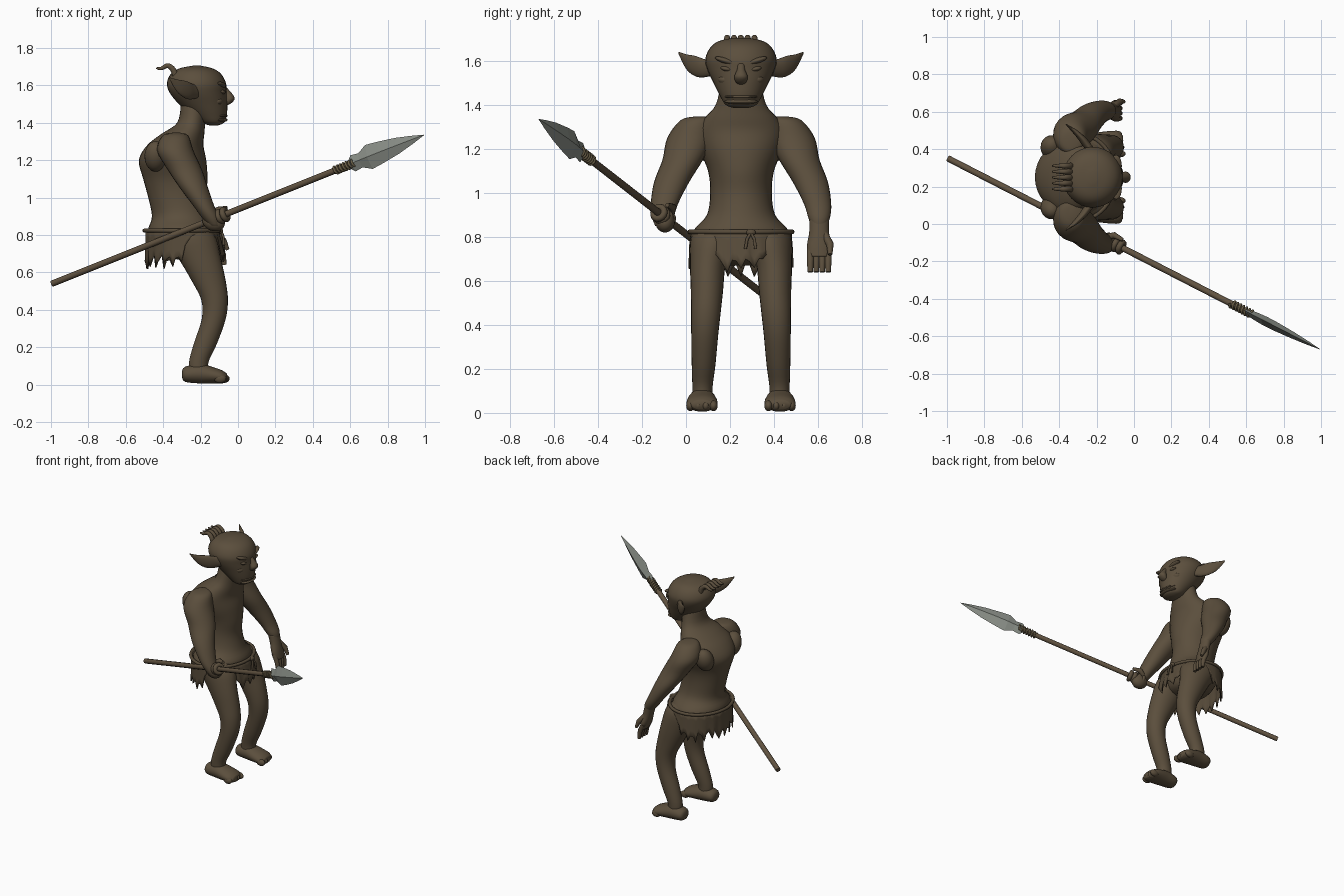
import bpy, bmesh, math, random
from mathutils import Vector, Matrix

if "Cube" in bpy.data.objects:
    bpy.data.objects.remove(bpy.data.objects["Cube"])
random.seed(4)
X, Y, Z = Vector((1, 0, 0)), Vector((0, 1, 0)), Vector((0, 0, 1))
MID = 0.25  # the body's plane of symmetry in y


def material(name, rgb):
    m = bpy.data.materials.new(name)
    m.use_nodes = True
    m.diffuse_color = (*rgb, 1)
    m.node_tree.nodes["Principled BSDF"].inputs["Base Color"].default_value = (*rgb, 1)
    return m


skin = material("brown skin", (0.105, 0.077, 0.046))
cloth = material("brown hide", (0.095, 0.07, 0.042))
wood = material("brown wood", (0.12, 0.086, 0.052))
cord = material("tan cord", (0.14, 0.11, 0.06))
stone = material("grey stone", (0.25, 0.27, 0.24))


def finish(name, bm, mat, smooth=True):
    bmesh.ops.recalc_face_normals(bm, faces=bm.faces)
    me = bpy.data.meshes.new(name)
    bm.to_mesh(me)
    bm.free()
    me.materials.append(mat)
    for p in me.polygons:
        p.use_smooth = smooth
    ob = bpy.data.objects.new(name, me)
    bpy.context.collection.objects.link(ob)
    return ob


def spline(pts, steps):
    """Catmull-Rom points through rows of numbers."""
    out = []
    for i in range(len(pts) - 1):
        p0, p1, p2, p3 = (pts[max(i - 1, 0)], pts[i], pts[i + 1], pts[min(i + 2, len(pts) - 1)])
        for s in range(steps):
            t = s / steps
            out.append([0.5 * (2 * b + (c - a) * t + (2 * a - 5 * b + 4 * c - d) * t * t
                               + (3 * b - a - 3 * c + d) * t ** 3)
                        for a, b, c, d in zip(p0, p1, p2, p3)])
    return out + [list(pts[-1])]


def loft(name, rows, mat, u=X, v=Y, n=24, steps=4, smooth=True):
    """Skin elliptical rings; each row is x, y, z and the two radii."""
    bm = bmesh.new()
    rings = []
    for x, y, z, a, b in spline(rows, steps):
        c = Vector((x, y, z))
        rings.append([bm.verts.new(c + u * max(a, 0.001) * math.cos(k * math.tau / n)
                                   + v * max(b, 0.001) * math.sin(k * math.tau / n)) for k in range(n)])
    for r, s in zip(rings, rings[1:]):
        for k in range(n):
            bm.faces.new((r[k], r[(k + 1) % n], s[(k + 1) % n], s[k]))
    bm.faces.new(rings[0])
    bm.faces.new(rings[-1])
    return finish(name, bm, mat, smooth)


def ball(name, centre, radii, mat, turn=0, axis="X"):
    bm = bmesh.new()
    bmesh.ops.create_uvsphere(bm, u_segments=20, v_segments=12, radius=1,
                              matrix=Matrix.Translation(centre) @ Matrix.Rotation(turn, 4, axis)
                              @ Matrix.Diagonal((*radii, 1)))
    return finish(name, bm, mat)


def tube(name, pts, r, mat, cyclic=False, taper=None):
    cu = bpy.data.curves.new(name, "CURVE")
    cu.dimensions = "3D"
    cu.bevel_depth, cu.bevel_resolution, cu.use_fill_caps = r, 3, True
    sp = cu.splines.new("POLY")
    sp.points.add(len(pts) - 1)
    for i, (p, q) in enumerate(zip(sp.points, pts)):
        p.co = (*q, 1)
        p.radius = taper[i] if taper else 1
    sp.use_cyclic_u, sp.use_smooth = cyclic, True
    cu.materials.append(mat)
    ob = bpy.data.objects.new(name, cu)
    bpy.context.collection.objects.link(ob)
    bpy.ops.object.select_all(action="DESELECT")
    ob.select_set(True)
    bpy.context.view_layer.objects.active = ob
    bpy.ops.object.convert(target="MESH")


# Torso with neck, and head
loft("torso", [(x, MID, z, a, b) for x, z, a, b in (
    (-.28, .67, .05, .06), (-.29, .70, .13, .15), (-.30, .78, .17, .21), (-.30, .83, .18, .215),
    (-.305, .90, .155, .155), (-.325, 1.0, .155, .14), (-.335, 1.1, .172, .15), (-.35, 1.2, .18, .19),
    (-.335, 1.28, .15, .2), (-.295, 1.34, .115, .165), (-.25, 1.4, .075, .115), (-.235, 1.5, .07, .09))],
    skin, n=32)
loft("head", [(x, MID, z, a, b) for x, z, a, b in (
    (-.13, 1.385, .02, .03), (-.135, 1.40, .06, .07), (-.155, 1.44, .095, .095), (-.187, 1.50, .13, .125),
    (-.213, 1.56, .152, .153), (-.222, 1.61, .158, .162), (-.225, 1.66, .135, .14),
    (-.225, 1.69, .09, .1), (-.22, 1.705, .02, .03))], skin, n=32)

# Face
loft("nose", [(-.075, MID, 1.59, .012, .015), (-.055, MID, 1.56, .02, .018), (-.045, MID, 1.53, .027, .03),
              (-.055, MID, 1.505, .02, .025), (-.07, MID, 1.49, .006, .01)], skin)
for name, z, thick in (("upper_lip", 1.437, .011), ("lower_lip", 1.415, .013)):
    ball(name, (-.095, MID, z), (.04, .075, thick), skin)

# Parts found on both sides of the body
for side, sgn in (("right", 1), ("left", -1)):
    def flip(rows):
        return [(r[0], MID + (r[1] - MID) * sgn, *r[2:]) for r in rows]

    def at(x, y, z):
        return (x, MID + (y - MID) * sgn, z)

    ball(side + "_brow", at(-.095, .19, 1.597), (.03, .062, .014), skin, .3 * -sgn)
    ball(side + "_eye", at(-.085, .185, 1.563), (.018, .028, .011), skin, .2 * -sgn)
    ball(side + "_cheek", at(-.115, .185, 1.515), (.035, .04, .025), skin)
    loft(side + "_ear", flip([(-.21, .13, 1.565, .025, .03), (-.25, .08, 1.567, .026, .042),
                              (-.28, .04, 1.577, .024, .046), (-.32, .0, 1.597, .018, .033),
                              (-.365, -.035, 1.638, .003, .004)]), skin, X, Z)
    ball(side + "_shoulder_blade", at(-.44, .09, 1.22), (.06, .06, .085), skin, .4 * sgn)
    loft(side + "_arm", flip([(-.33, .07, 1.347, .02, .03), (-.335, .05, 1.33, .07, .075),
                              (-.335, .02, 1.25, .097, .105), (-.285, -.015, 1.15, .092, .092),
                              (-.235, -.065, 1.05, .075, .08), (-.18, -.098, .95, .055, .062),
                              (-.145, -.105, .89, .046, .05), (-.125, -.105, .85, .03, .035)]), skin)
    loft(side + "_leg", flip([(-.29, .13, .86, .08, .06), (-.27, .125, .8, .145, .103),
                              (-.208, .1, .68, .115, .082), (-.155, .095, .55, .09, .073),
                              (-.125, .09, .45, .071, .067), (-.13, .085, .35, .064, .061),
                              (-.174, .08, .22, .062, .054), (-.21, .075, .12, .052, .046),
                              (-.21, .075, .05, .05, .045)]), skin)
    loft(side + "_foot", flip([(-.3, .073, .055, .012, .012), (-.283, .073, .055, .05, .04),
                               (-.2, .073, .058, .062, .052), (-.13, .073, .049, .07, .043),
                               (-.085, .073, .041, .068, .035), (-.06, .073, .037, .045, .022)]), skin, Y, Z)
    for i in range(4):
        ball(side + "_toe", at(-.078 - .006 * i, .125 - i * .035, .032), (.033, .019, .024), skin)

# Open left hand
loft("left_palm", [(-.135, .605, .88, .035, .045), (-.12, .605, .82, .033, .045),
                   (-.105, .605, .76, .03, .055), (-.09, .605, .71, .022, .05)], skin)
for i in range(4):
    y = .565 + i * .027
    tube("left_finger", [(-.105, y, .75), (-.08, y, .695), (-.072, y, .64)], .016, skin, taper=[1, 1, .75])
tube("left_thumb", [(-.11, .63, .81), (-.075, .655, .765), (-.055, .655, .72)], .017, skin, taper=[1.1, 1, .6])

# Curled crest of hair
for i in range(5):
    y = .187 + i * .031
    tube("hair_strand", spline([(-.33, y, 1.63), (-.345, y, 1.68), (-.375, y, 1.705),
                                (-.41, y, 1.69), (-.437, y, 1.692)], 4), .017, skin,
         taper=[1 - .75 * (k / 16) ** 2 for k in range(17)])

# Belt with knotted tails
tube("belt", [(-.3 + .2 * math.cos(k * math.tau / 48), MID + .232 * math.sin(k * math.tau / 48), .823)
              for k in range(48)], .011, cloth, cyclic=True)
ball("belt_knot", (-.095, .295, .82), (.016, .022, .016), cloth)
for dy in (-.025, .022):
    tube("belt_tail", [(-.09, .295, .82), (-.078, .295 + dy * .7, .79), (-.075, .295 + dy, .745)], .007, cloth)


# Ragged loincloth: narrow flap in front, open hips, full skirt behind
def drop(deg):
    d = abs((deg + 180) % 360 - 180)
    jag = random.uniform(.8, 1.05) if int(deg / 5) % 3 else random.uniform(1.05, 1.3)
    if d < 24:
        return .155 * jag
    if d < 50:
        return .13 - (d - 24) * .004
    if d < 75:
        return .028
    return min(.028 + (d - 75) * .007, .165) * jag


bm = bmesh.new()
columns = []
for k in range(72):
    ang, fall = math.radians(k * 5), drop(k * 5)
    fold = .006 * math.sin(k * 1.7)
    column = []
    for row in range(5):
        f = row / 4
        flare = f * (fold + .03 * max(math.cos(ang), 0))
        column.append(bm.verts.new((-.3 + (.196 + flare) * math.cos(ang),
                                    MID + (.23 + f * .008) * math.sin(ang), .828 - fall * f)))
    columns.append(column)
for k in range(72):
    a, b = columns[k], columns[(k + 1) % 72]
    for row in range(4):
        bm.faces.new((a[row], a[row + 1], b[row + 1], b[row]))
skirt = finish("loincloth", bm, cloth)
skirt.modifiers.new("thickness", "SOLIDIFY").thickness = .008

# Spear
butt, tip = Vector((-.993, .35, .54)), Vector((.995, -.67, 1.335))
aim = (tip - butt).normalized()
wide = (Z - aim * Z.dot(aim)).normalized()
flat = aim.cross(wide)


def on_spear(x):
    return butt.lerp(tip, (x - butt.x) / (tip.x - butt.x))


tube("spear_shaft", [butt, on_spear(-.2), on_spear(.63)], .017, wood)
tube("spear_binding", [on_spear(.52 + .11 * k / 84) + .02 * (wide * math.cos(k * math.tau / 12)
                       + flat * math.sin(k * math.tau / 12)) for k in range(85)], .0065, cord)
loft("spear_head", [(*on_spear(x), a, b) for x, a, b in (
    (.59, .016, .014), (.615, .046, .018), (.655, .04, .022), (.70, .068, .025), (.76, .06, .024),
    (.85, .044, .018), (.93, .022, .01), (.995, .001, .001))], stone, wide, flat, n=4, steps=1, smooth=False)

# Right hand closed round the shaft
ball("right_palm", on_spear(-.115) + Vector((-.015, .005, -.02)), (.062, .045, .05), skin, .35, "Y")
for i in range(4):
    c = on_spear(-.145 + i * .025)
    tube("right_finger", [c + .027 * (wide * math.cos(k * math.tau / 16) + flat * math.sin(k * math.tau / 16))
                          for k in range(16)], .0155, skin, cyclic=True)
tube("right_thumb", [(-.14, -.07, .91), (-.105, -.06, .935), (-.06, -.085, .945)], .017, skin, taper=[1.1, 1, .6])
